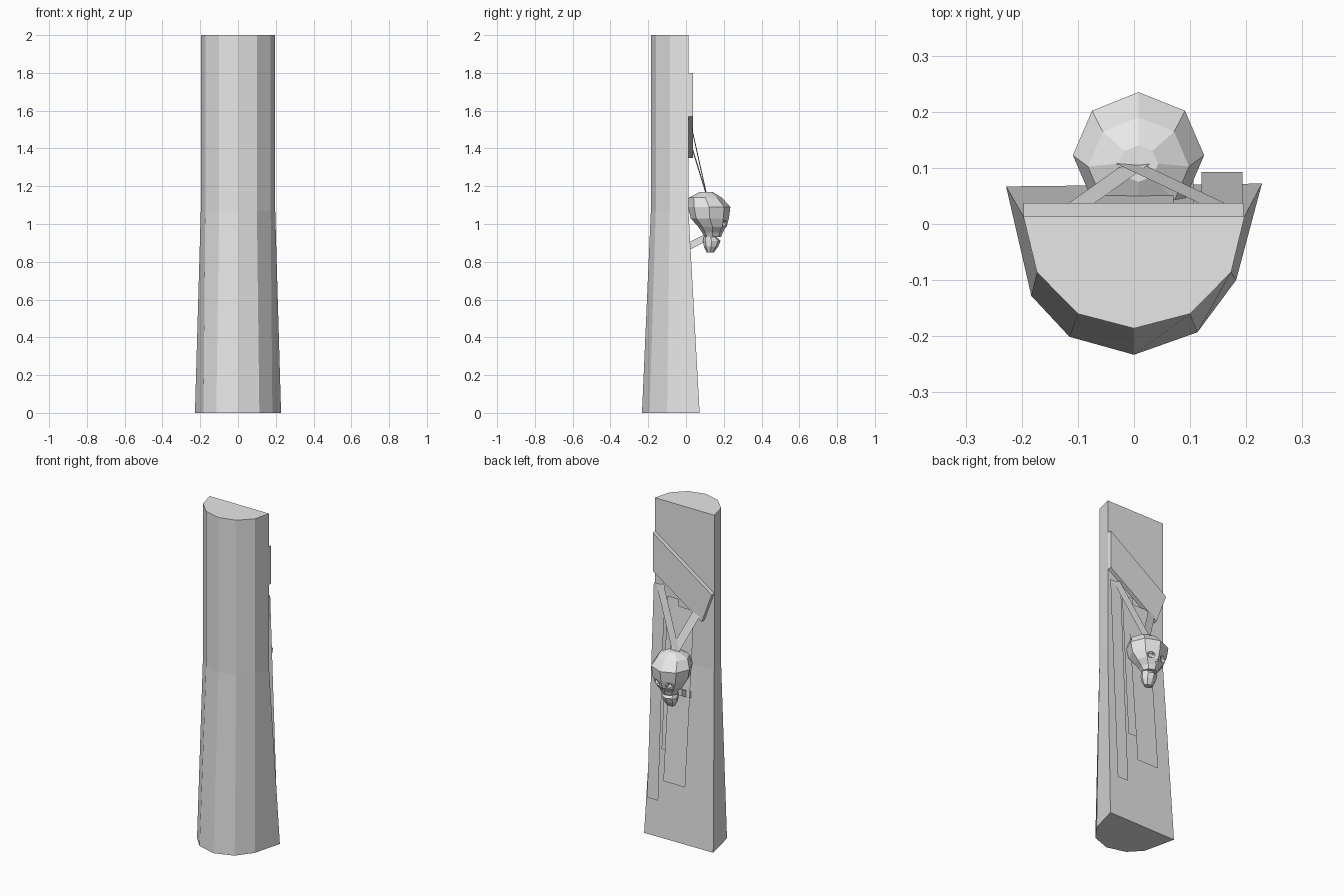
import bpy, bmesh, math
from mathutils import Vector

cube = bpy.data.objects.get("Cube")
if cube:
    bpy.data.objects.remove(cube, do_unlink=True)

stone = bpy.data.materials.new("pale_stone")
stone.use_nodes = True
stone.diffuse_color = (0.8, 0.8, 0.8, 1)
stone.node_tree.nodes["Principled BSDF"].inputs["Base Color"].default_value = (0.8, 0.8, 0.8, 1)


def finish(name, bm):
    bmesh.ops.recalc_face_normals(bm, faces=bm.faces)
    mesh = bpy.data.meshes.new(name)
    bm.to_mesh(mesh)
    bm.free()
    mesh.materials.append(stone)
    obj = bpy.data.objects.new(name, mesh)
    bpy.context.scene.collection.objects.link(obj)
    return obj


def loft(name, rings):
    """Skin a stack of equal-length rings and cap both ends."""
    bm = bmesh.new()
    loops = [[bm.verts.new(p) for p in ring] for ring in rings]
    n = len(loops[0])
    for low, high in zip(loops, loops[1:]):
        for i in range(n):
            j = (i + 1) % n
            bm.faces.new((low[i], low[j], high[j], high[i]))
    bm.faces.new(loops[0])
    bm.faces.new(loops[-1])
    return finish(name, bm)


def sheet(name, points):
    bm = bmesh.new()
    bm.faces.new([bm.verts.new(p) for p in points])
    return finish(name, bm)


# Half-round pillar: straight above, flaring below
shaft = [(-0.197, 0.013), (-0.173, -0.086), (-0.1, -0.16), (0, -0.186),
         (0.1, -0.16), (0.173, -0.086), (0.197, 0.013)]
foot = [(-0.228, 0.067), (-0.183, -0.128), (-0.115, -0.201), (0, -0.233),
        (0.113, -0.193), (0.182, -0.1), (0.228, 0.072)]
loft("pillar", [[(x, y, z) for x, y in outline]
                for outline, z in ((foot, 0), (shaft, 1.07), (shaft, 2))])

# Slanted sash plate across the back
sash = [(0.195, 1.8), (0.195, 1.57), (-0.13, 1.35), (-0.197, 1.53)]
loft("sash_plate", [[(x, y, z) for x, z in sash] for y in (0.008, 0.037)])

# Hanging cloth strips: x range, top height, bottom height, top y, bottom y
strips = {
    "long_strip": (0.12, 0.193, 1.5, 0.23, 0.03, 0.093),
    "short_strip": (0.03, 0.106, 1.44, 0.54, 0.025, 0.08),
    "middle_strip": (-0.075, 0.07, 1.4, 0.37, 0.03, 0.115),
}
for name, (x0, x1, top, bottom, y_top, y_bottom) in strips.items():
    sheet(name, [(x0, y_top, top), (x1, y_top, top),
                 (x1, y_bottom, bottom), (x0, y_bottom, bottom)])


# Ribbons carrying the skull
def ribbon(name, start, end, width):
    start, end = Vector(start), Vector(end)
    along = end - start
    side = Vector((-along.z, 0, along.x)).normalized() * width / 2
    sheet(name, [start - side, start + side, end + side, end - side])


ribbon("left_ribbon", (0.15, 0.032, 1.5), (-0.01, 0.108, 1.16), 0.05)
ribbon("right_ribbon", (-0.095, 0.036, 1.39), (0.005, 0.107, 1.16), 0.05)


# Skull: octagonal rings of height, back y, front y, half width
def skull_part(name, levels):
    rings = []
    for z, back, front, half in levels:
        mid, depth = (front + back) / 2, (front - back) / 2
        rings.append([(0.008 + half * math.sin(k * math.pi / 4),
                       mid + depth * math.cos(k * math.pi / 4), z) for k in range(8)])
    return loft(name, rings)


skull = skull_part("skull", [
    (0.93, 0.1, 0.185, 0.045), (0.955, 0.085, 0.195, 0.058),
    (0.985, 0.065, 0.215, 0.085), (1.03, 0.025, 0.227, 0.108),
    (1.09, 0.01, 0.235, 0.117), (1.14, 0.015, 0.19, 0.09),
    (1.17, 0.075, 0.14, 0.035)])
skull_part("jaw", [
    (0.85, 0.11, 0.148, 0.025), (0.88, 0.095, 0.17, 0.042),
    (0.91, 0.09, 0.183, 0.045), (0.935, 0.095, 0.16, 0.042)])


# Eye sockets and nose opening
def carve(target, centre, scale):
    bm = bmesh.new()
    bmesh.ops.create_icosphere(bm, subdivisions=1, radius=1)
    bmesh.ops.scale(bm, vec=scale, verts=bm.verts)
    bmesh.ops.translate(bm, vec=centre, verts=bm.verts)
    cutter = finish("socket_cutter", bm)
    cutter.hide_render = True
    mod = target.modifiers.new("socket", "BOOLEAN")
    mod.operation, mod.object, mod.solver = "DIFFERENCE", cutter, "EXACT"
    graph = bpy.context.evaluated_depsgraph_get()
    carved = bpy.data.meshes.new_from_object(target.evaluated_get(graph))
    target.modifiers.clear()
    target.data = carved
    bpy.data.objects.remove(cutter, do_unlink=True)


for side in (-1, 1):
    carve(skull, (0.008 + side * 0.045, 0.215, 1.0), (0.031, 0.03, 0.024))
carve(skull, (0.008, 0.215, 0.967), (0.014, 0.022, 0.018))

# Peg between the pillar and the jaw
loft("jaw_peg", [[(x, y, z + dz) for x, dz in
                  ((-0.05, -0.02), (-0.01, -0.02), (-0.01, 0.02), (-0.05, 0.02))]
                 for y, z in ((0.01, 0.88), (0.11, 0.93))])
